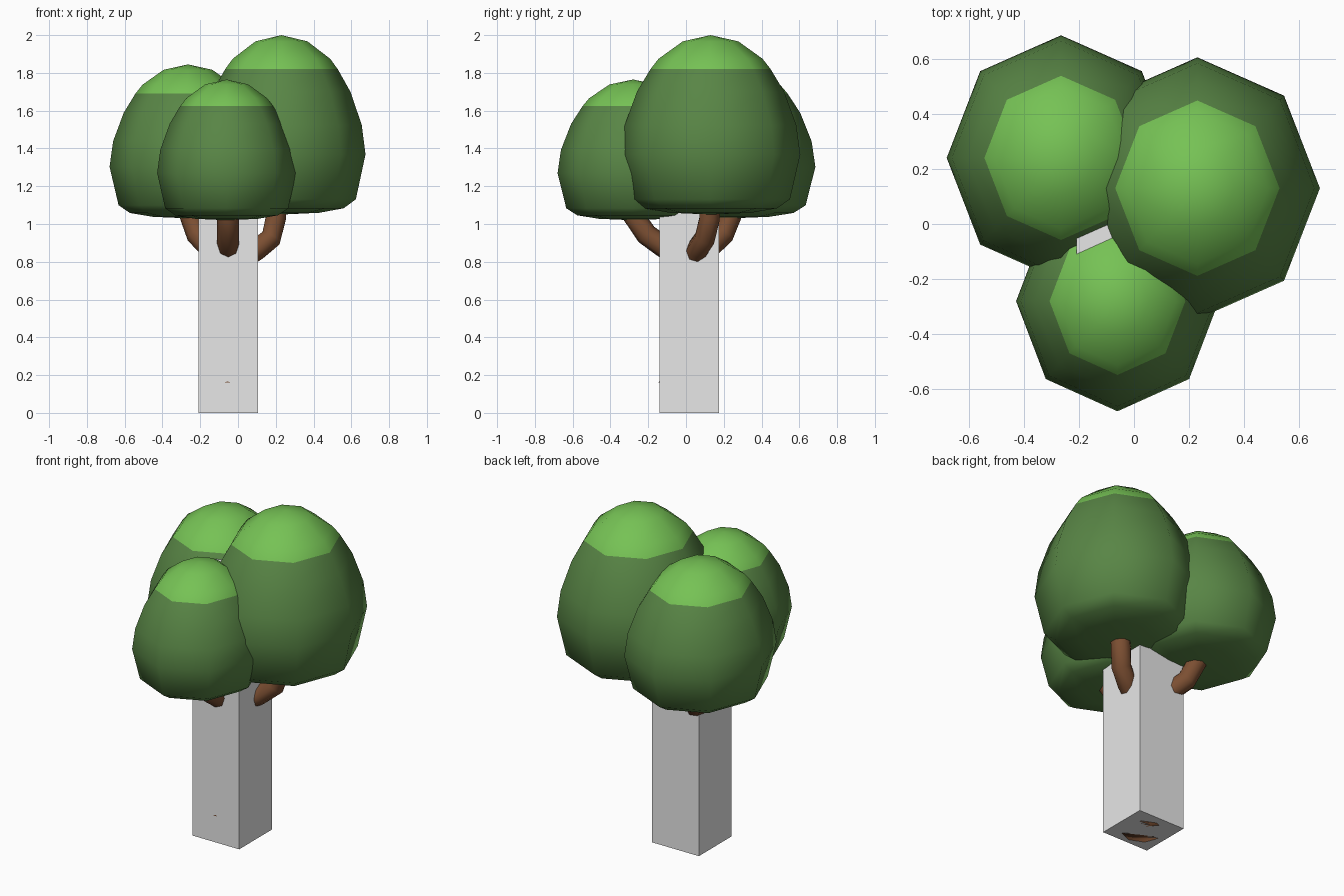
import bpy, bmesh, math

if "Cube" in bpy.data.objects:
    bpy.data.objects.remove(bpy.data.objects["Cube"])


def material(name, r, g, b):
    m = bpy.data.materials.new(name)
    m.diffuse_color = (r, g, b, 1)
    m.use_nodes = True
    m.node_tree.nodes["Principled BSDF"].inputs["Base Color"].default_value = m.diffuse_color
    return m


DARK = material("dark green", 0.098, 0.235, 0.060)
LIGHT = material("light green", 0.180, 0.540, 0.090)
BROWN = material("bark brown", 0.200, 0.078, 0.032)
GREY = material("pale grey", 0.8, 0.8, 0.8)


def add(name, bm, mats):
    bmesh.ops.recalc_face_normals(bm, faces=bm.faces)
    me = bpy.data.meshes.new(name)
    bm.to_mesh(me)
    bm.free()
    for m in mats:
        me.materials.append(m)
    ob = bpy.data.objects.new(name, me)
    bpy.context.collection.objects.link(ob)
    return ob


def lathe(name, centre, rx, ry, z0, height, profile, mats, cap=None):
    """Eight-sided turned form; faces above the cap fraction take material 1."""
    bm = bmesh.new()
    rings = []
    for r, t in profile:
        z = z0 + t * height
        n = 8 if r else 1
        rings.append([bm.verts.new((centre[0] + rx * r * math.cos(i * math.tau / 8),
                                    centre[1] + ry * r * math.sin(i * math.tau / 8), z))
                      for i in range(n)])
    for a, b in zip(rings, rings[1:]):
        for i in range(8):
            j = (i + 1) % 8
            vs = [a[i % len(a)], a[j % len(a)], b[j % len(b)], b[i % len(b)]]
            f = bm.faces.new(list(dict.fromkeys(vs)))
            f.smooth = True
            if cap and f.calc_center_median().z > z0 + cap * height:
                f.material_index = 1
    return add(name, bm, mats)


# Foliage crowns: one shared profile, from flat underside to domed light top
CROWN = [(0, 0), (0.45, 0.01), (0.74, 0.035), (0.885, 0.085), (1, 0.335), (0.955, 0.50),
         (0.82, 0.685), (0.67, 0.81), (0.58, 0.868), (0.31, 0.965), (0, 1)]
for name, c, rx, ry, z0, z1 in [
        ("right_crown", (0.23, 0.13), 0.445, 0.475, 1.05, 2.0),
        ("left_crown", (-0.265, 0.24), 0.415, 0.445, 1.03, 1.845),
        ("front_crown", (-0.06, -0.28), 0.368, 0.40, 1.02, 1.765)]:
    lathe(name, c, rx, ry, z0, z1 - z0, CROWN, [DARK, LIGHT], 0.81)

# Trunk, just poking through the casing at its swollen root
lathe("trunk", (-0.055, 0.008), 1, 1, 0, 1,
      [(0, 0), (0.12, 0), (0.12, 0.15), (0.153, 0.162), (0.12, 0.19), (0.09, 0.6),
       (0.10, 0.9), (0, 0.95)], [BROWN])

# Square casing around the trunk
bm = bmesh.new()
bmesh.ops.create_cube(bm, size=1)
for v in bm.verts:
    v.co.x = v.co.x * 0.315 - 0.052
    v.co.y = v.co.y * 0.315 + 0.018
    v.co.z = (v.co.z + 0.5) * 1.66
add("trunk_casing", bm, [GREY])


# Branches bending up into the crowns
def branch(name, pts, radius=0.058):
    cu = bpy.data.curves.new(name, 'CURVE')
    cu.dimensions = '3D'
    cu.bevel_depth = radius
    cu.bevel_resolution = 2
    cu.use_fill_caps = True
    sp = cu.splines.new('POLY')
    sp.points.add(len(pts) - 1)
    for p, co in zip(sp.points, pts):
        p.co = (*co, 1)
    cu.materials.append(BROWN)
    ob = bpy.data.objects.new(name, cu)
    bpy.context.collection.objects.link(ob)
    bpy.ops.object.select_all(action='DESELECT')
    ob.select_set(True)
    bpy.context.view_layer.objects.active = ob
    bpy.ops.object.convert(target='MESH')
    bpy.ops.object.shade_smooth_by_angle(angle=math.radians(60))


branch("right_branch", [(0, 0.03, 0.80), (0.10, 0.06, 0.865), (0.175, 0.10, 0.925),
                        (0.20, 0.125, 1.03), (0.21, 0.13, 1.18)])
branch("left_branch", [(-0.05, 0.02, 0.80), (-0.14, 0.11, 0.86), (-0.215, 0.195, 0.94),
                       (-0.25, 0.235, 1.04), (-0.26, 0.24, 1.18)])
branch("front_branch", [(-0.052, 0, 0.82), (-0.052, -0.12, 0.88), (-0.052, -0.21, 0.945),
                        (-0.052, -0.275, 1.04), (-0.055, -0.28, 1.18)])
